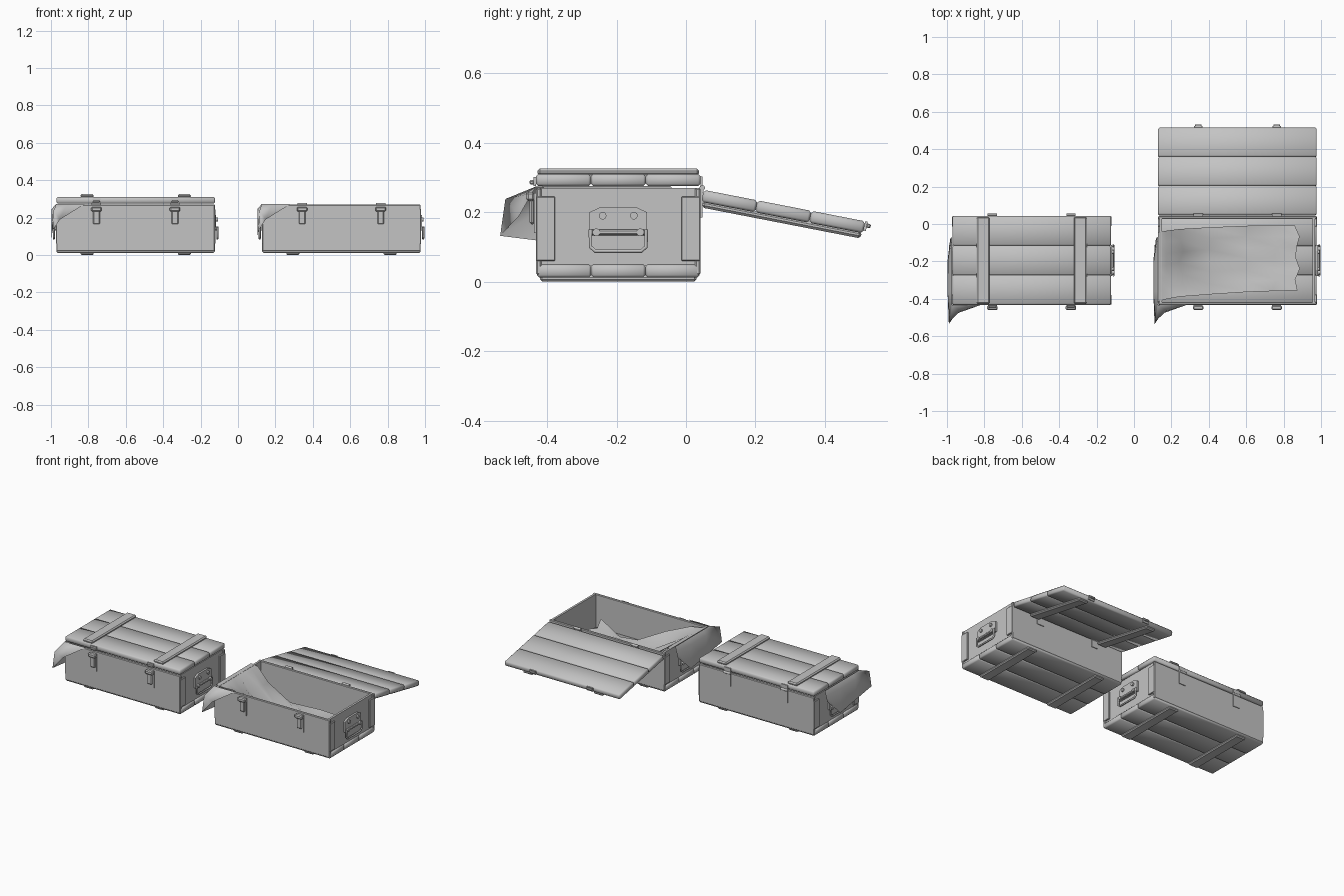
import bpy, bmesh, math
from mathutils import Matrix, Vector

if "Cube" in bpy.data.objects:
    bpy.data.objects.remove(bpy.data.objects["Cube"])

GREY = (0.55, 0.55, 0.55, 1)
mat = bpy.data.materials.new("plain grey")
mat.use_nodes = True
mat.diffuse_color = GREY
mat.node_tree.nodes["Principled BSDF"].inputs["Base Color"].default_value = GREY

HX, HY = 0.424, 0.237          # half length and half depth of a crate
PIVOT = Vector((0, HY + 0.005, 0.27))


def finish(bm, name, xf, smooth=None):
    bmesh.ops.recalc_face_normals(bm, faces=bm.faces)
    bm.transform(xf)
    me = bpy.data.meshes.new(name)
    bm.to_mesh(me)
    bm.free()
    me.materials.append(mat)
    ob = bpy.data.objects.new(name, me)
    bpy.context.collection.objects.link(ob)
    if smooth == "all":
        me.shade_smooth()
    elif smooth == "angle":
        bpy.ops.object.select_all(action="DESELECT")
        ob.select_set(True)
        bpy.context.view_layer.objects.active = ob
        bpy.ops.object.shade_smooth_by_angle(angle=math.radians(40))
    return ob


def box(name, xf, x, y, z, bevel=0.0, smooth=None):
    """Box from (min, max) pairs with optional bevelled edges."""
    bm = bmesh.new()
    bmesh.ops.create_cube(bm, size=1)
    for v in bm.verts:
        v.co = [(a + b) / 2 + c * (b - a) for c, (a, b) in zip(v.co, (x, y, z))]
    if bevel:
        bmesh.ops.bevel(bm, geom=bm.edges[:], offset=bevel, segments=1, affect="EDGES")
    return finish(bm, name, xf, smooth)


def prism(name, xf, pts, x0, x1):
    """Outline in the y-z plane pushed along x."""
    bm = bmesh.new()
    face = bm.faces.new([bm.verts.new((x0, y, z)) for y, z in pts])
    ext = bmesh.ops.extrude_face_region(bm, geom=[face])
    for v in ext["geom"]:
        if isinstance(v, bmesh.types.BMVert):
            v.co.x = x1
    return finish(bm, name, xf)


def rod(name, xf, centre, radius, length, sides=10):
    """Cylinder lying along x."""
    bm = bmesh.new()
    bmesh.ops.create_cone(bm, cap_ends=True, segments=sides, radius1=radius,
                          radius2=radius, depth=length)
    bm.transform(Matrix.Translation(centre) @ Matrix.Rotation(math.pi / 2, 4, "Y"))
    return finish(bm, name, xf, "angle")


def sheet(name, xf, rows):
    """Cloth surface through rows of points."""
    bm = bmesh.new()
    grid = [[bm.verts.new(p) for p in row] for row in rows]
    for r0, r1 in zip(grid, grid[1:]):
        for i in range(len(r0) - 1):
            bm.faces.new((r0[i], r0[i + 1], r1[i + 1], r1[i]))
    bmesh.ops.remove_doubles(bm, verts=bm.verts, dist=0.0005)
    return finish(bm, name, xf, "all")


def planks(name, xf, z, hy):
    """Three boards side by side along x."""
    w = 2 * hy / 3
    for i in range(3):
        y = -hy + i * w
        box(name, xf, (-HX, HX), (y, y + w), z, 0.007, "all")


def handle(xf):
    """Folding carry handle on the +x end."""
    prism("handle_plate", xf, [(-.083, .132), (-.083, .2), (-.05, .215), (.05, .215),
                               (.083, .2), (.083, .132)], HX - .006, HX + .006)
    rod_z = .142
    box("handle_hinge", xf, (HX, HX + .016), (-.078, .078), (rod_z - .008, rod_z + .008), .004)
    for y in (-.045, .045):
        rod("handle_bolt", xf, (HX + .008, y, .19), .011, .014)
        rod("handle_bolt", xf, (HX + .012, y * 1.4, rod_z), .011, .014)
    cu = bpy.data.curves.new("handle_bail", "CURVE")
    cu.dimensions = "3D"
    cu.bevel_depth, cu.bevel_resolution = .006, 1
    sp = cu.splines.new("POLY")
    path = [(-.08, .15), (-.08, .1), (-.066, .088), (.066, .088), (.08, .1), (.08, .15)]
    sp.points.add(len(path) - 1)
    for p, (y, z) in zip(sp.points, path):
        p.co = (*(xf @ Vector((HX + .013, y, z))), 1)
    cu.materials.append(mat)
    ob = bpy.data.objects.new("handle_bail", cu)
    bpy.context.collection.objects.link(ob)


def body(xf):
    planks("floor_board", xf, (.012, .05), HY - .003)
    for s in (-1, 1):
        # long side wall
        y = sorted((s * HY, s * (HY - .016)))
        box("side_wall", xf, (-HX, HX), y, (.02, .27), .004)
        # end wall and its corner cleats
        x = sorted((s * (HX - .008), s * (HX - .022)))
        box("end_wall", xf, x, (-HY + .012, HY - .012), (.045, .27))
        for t in (-1, 1):
            yy = sorted((t * (HY - .001), t * (HY - .055)))
            xx = sorted((s * (HX + .002), s * (HX - .01)))
            box("corner_cleat", xf, xx, yy, (.06, .245), .002)
        # runner under the floor
        cx = s * .26
        box("floor_runner", xf, (cx - .035, cx + .035), (-HY + .012, HY - .012),
            (0, .018), .006)
        # front latch and rear hinge leaf
        cx = s * .21
        box("latch_plate", xf, (cx - .024, cx + .024), (-HY - .006, -HY), (.14, .255))
        box("latch_lever", xf, (cx - .018, cx + .018), (-HY - .018, -HY - .004),
            (.165, .245), .005)
        box("latch_head", xf, (cx - .028, cx + .028), (-HY - .028, -HY - .004),
            (.232, .258), .006)
        box("hinge_leaf", xf, (cx - .024, cx + .024), (HY, HY + .005), (.185, .265))
        rod("hinge_pin", xf, (cx, PIVOT.y, PIVOT.z), .008, .05)
        handle(xf @ Matrix.Rotation(0 if s > 0 else math.pi, 4, "Z"))


def lid(xf):
    planks("lid_board", xf, (.275, .31), HY)
    for s in (-1, 1):
        cx = s * .26
        box("lid_batten", xf, (cx - .035, cx + .035), (-HY + .004, HY - .004),
            (.306, .326), .007)
        cx = s * .21
        box("lid_catch", xf, (cx - .022, cx + .022), (-HY - .007, -HY), (.275, .302))
        box("catch_lip", xf, (cx - .018, cx + .018), (-HY - .018, -HY - .005),
            (.28, .292), .003)
        box("lid_hinge_leaf", xf, (cx - .024, cx + .024), (HY, HY + .005), (.275, .303))


def hanging_cloth(xf):
    """Cloth hanging over the -x end and flaring at the front corner."""
    top = [(-.425, .125, .274), (-.425, -.005, .274), (-.425, -.165, .274),
           (-.425, -HY, .274), (-.35, -HY - .002, .274), (-.27, -HY, .274)]
    mid = [(-.432, .122, .24), (-.448, -.005, .245), (-.45, -.165, .245),
           (-.438, -.325, .238), (-.38, -.27, .25), (-.27, -HY, .274)]
    low = [(-.436, .115, .2), (-.45, -.005, .085), (-.448, -.165, .11),
           (-.443, -.34, .132), (-.405, -.285, .19), (-.27, -HY, .274)]
    sheet("hanging_cloth", xf, [top, mid, low])


def lining_cloth(xf):
    """Cloth sliding from the -x rim down to the floor inside the crate."""
    xs = (-.425, -.38, -.3, -.15, .05, .2, .32)
    zs = (.276, .262, .18, .085, .07, .08, .1)
    rows = []
    for i, (x, z) in enumerate(zip(xs, zs)):
        row = []
        for j in range(7):
            t = j / 6
            y = .15 + min(i, 4) * .009 - t * (.37 - .004 * i)
            fold = .014 * math.sin(i * 1.9 + j * 2.3) if i > 1 else 0
            lift = .09 * t ** 4 if 1 < i < 4 else .05 * t ** 4 if i == 6 else 0
            row.append((x + fold, y, z + fold + lift))
        rows.append(row)
    sheet("lining_cloth", xf, rows)


# closed crate
closed = Matrix.Translation((-.547, -.195, 0))
body(closed)
lid(closed)
hanging_cloth(closed)

# open crate, lid swung back
opened = Matrix.Translation((.553, -.195, 0))
swing = (Matrix.Translation(PIVOT) @ Matrix.Rotation(math.radians(169), 4, "X")
         @ Matrix.Translation(-PIVOT))
body(opened)
lid(opened @ swing)
hanging_cloth(opened)
lining_cloth(opened)
